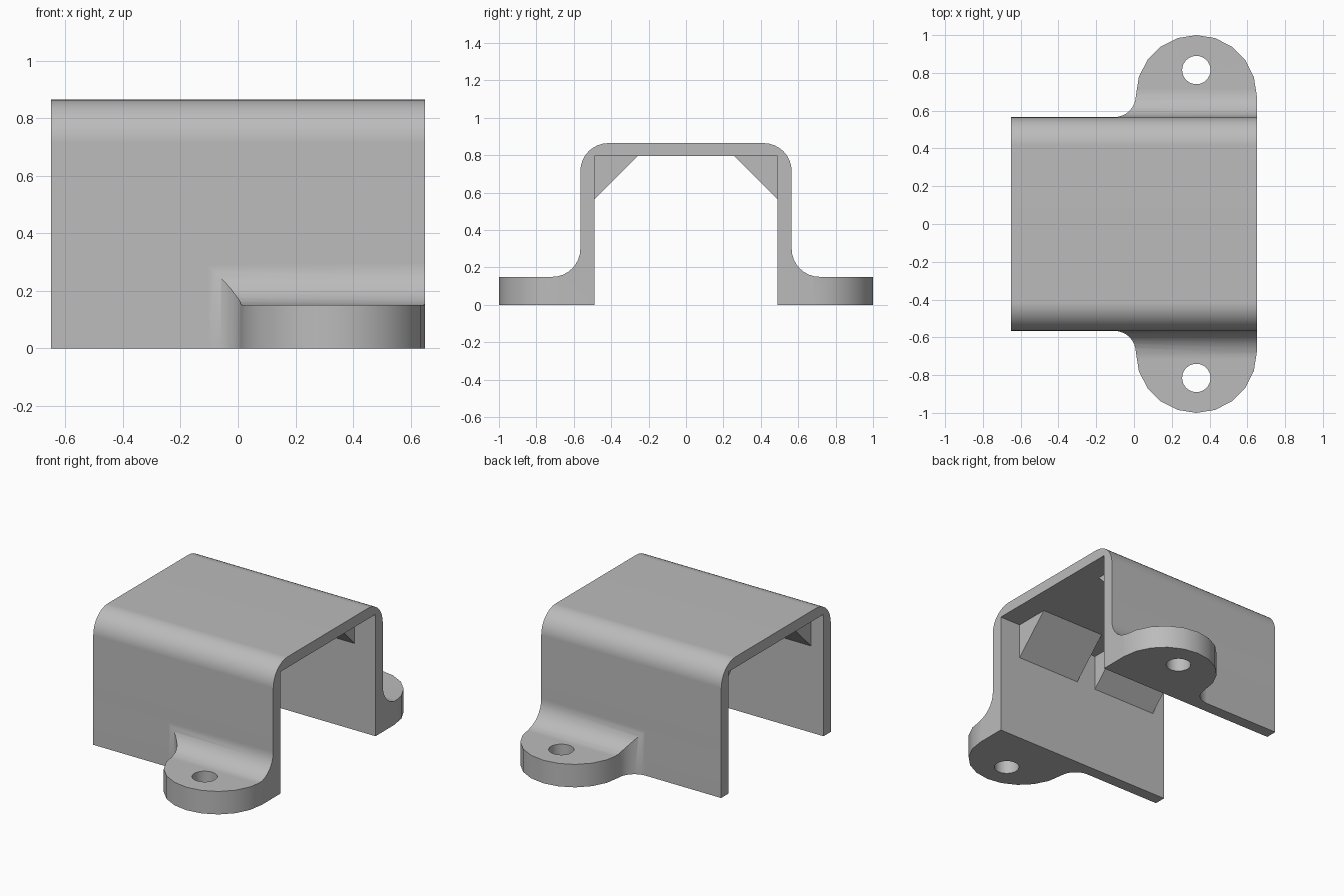
import bpy, bmesh
from math import cos, sin, radians

if "Cube" in bpy.data.objects:
    bpy.data.objects.remove(bpy.data.objects["Cube"], do_unlink=True)

# Main dimensions
END = 0.65            # half length of the cover
WALL, INNER = 0.565, 0.49
TOP, CEILING = 0.865, 0.795
LUG_TOP, BEND = 0.15, 0.15
LUG_X, LUG_Y, LUG_R = 0.33, 0.68, 0.32

grey = bpy.data.materials.new("light grey")
grey.use_nodes = True
colour = (0.5, 0.5, 0.5, 1)
grey.diffuse_color = colour
grey.node_tree.nodes["Principled BSDF"].inputs["Base Color"].default_value = colour


def arc(cx, cy, r, start, end, steps):
    angles = [radians(start + (end - start) * i / steps) for i in range(steps + 1)]
    return [(cx + r * cos(a), cy + r * sin(a)) for a in angles]


def prism(name, outlines, axis, low, high):
    """Extrude closed outlines along x (outline in y, z) or z (outline in x, y)."""
    bm = bmesh.new()
    for outline in outlines:
        place = (lambda p, t: (t, *p)) if axis == "x" else (lambda p, t: (*p, t))
        face = bm.faces.new([bm.verts.new(place(p, low)) for p in outline])
        ext = bmesh.ops.extrude_face_region(bm, geom=[face], use_keep_orig=True)
        move = place((0, 0), high - low)
        bmesh.ops.translate(bm, vec=move, verts=[
            v for v in ext["geom"] if isinstance(v, bmesh.types.BMVert)])
    bmesh.ops.recalc_face_normals(bm, faces=bm.faces[:])
    mesh = bpy.data.meshes.new(name)
    bm.to_mesh(mesh)
    bm.free()
    mesh.materials.append(grey)
    obj = bpy.data.objects.new(name, mesh)
    bpy.context.collection.objects.link(obj)
    return obj


def activate(obj):
    bpy.ops.object.select_all(action="DESELECT")
    obj.select_set(True)
    bpy.context.view_layer.objects.active = obj


def combine(obj, cutter, operation):
    mod = obj.modifiers.new("cut", "BOOLEAN")
    mod.operation, mod.solver, mod.object = operation, "EXACT", cutter
    activate(obj)
    bpy.ops.object.modifier_apply(modifier=mod.name)
    bpy.data.objects.remove(cutter, do_unlink=True)


# Cross-section: channel with rounded shoulders and filleted feet
half = [(INNER, 0), (1.1, 0), (1.1, LUG_TOP)]
half += arc(WALL + BEND, LUG_TOP + BEND, BEND, 270, 180, 8)
half += arc(WALL - BEND, TOP - BEND, BEND, 0, 90, 8)
section = half + [(-y, z) for y, z in reversed(half)]
section += [(-INNER, CEILING), (INNER, CEILING)]
cover = prism("mounting_cover", [section], "x", -0.75, 0.75)

# Plan: rectangle with a rounded lug on each side, blended into the wall
edge = WALL + 0.001
blend = LUG_Y - edge
side = arc(LUG_X, LUG_Y, LUG_R, 0, 180, 10)
side += arc(LUG_X - LUG_R - blend, LUG_Y, blend, 0, -90, 8)[1:]
side += [(-END, edge)]
plan = side + [(x, -y) for x, y in reversed(side)]
combine(cover, prism("plan_cutter", [plan], "z", -0.2, 1.2), "INTERSECT")

# Screw holes
holes = [arc(LUG_X, s * 0.815, 0.075, 0, 360, 32)[:-1] for s in (-1, 1)]
combine(cover, prism("hole_cutter", holes, "z", -0.3, 0.5), "DIFFERENCE")

activate(cover)
bpy.ops.object.shade_smooth_by_angle(angle=radians(30))
weighted = cover.modifiers.new("even shading", "WEIGHTED_NORMAL")
weighted.keep_sharp = True

# Triangular gussets in the upper inside corners
triangle = [(INNER, 0.565), (INNER + 0.01, 0.565), (INNER + 0.01, CEILING + 0.01),
            (0.26, CEILING + 0.01), (0.26, CEILING)]
for depth, s in (("front", -1), ("back", 1)):
    for hand, low, high in (("left", 0.04, 0.5), ("right", -0.56, -0.1)):
        prism(f"gusset_{depth}_{hand}", [[(s * y, z) for y, z in triangle]],
              "x", low, high)
